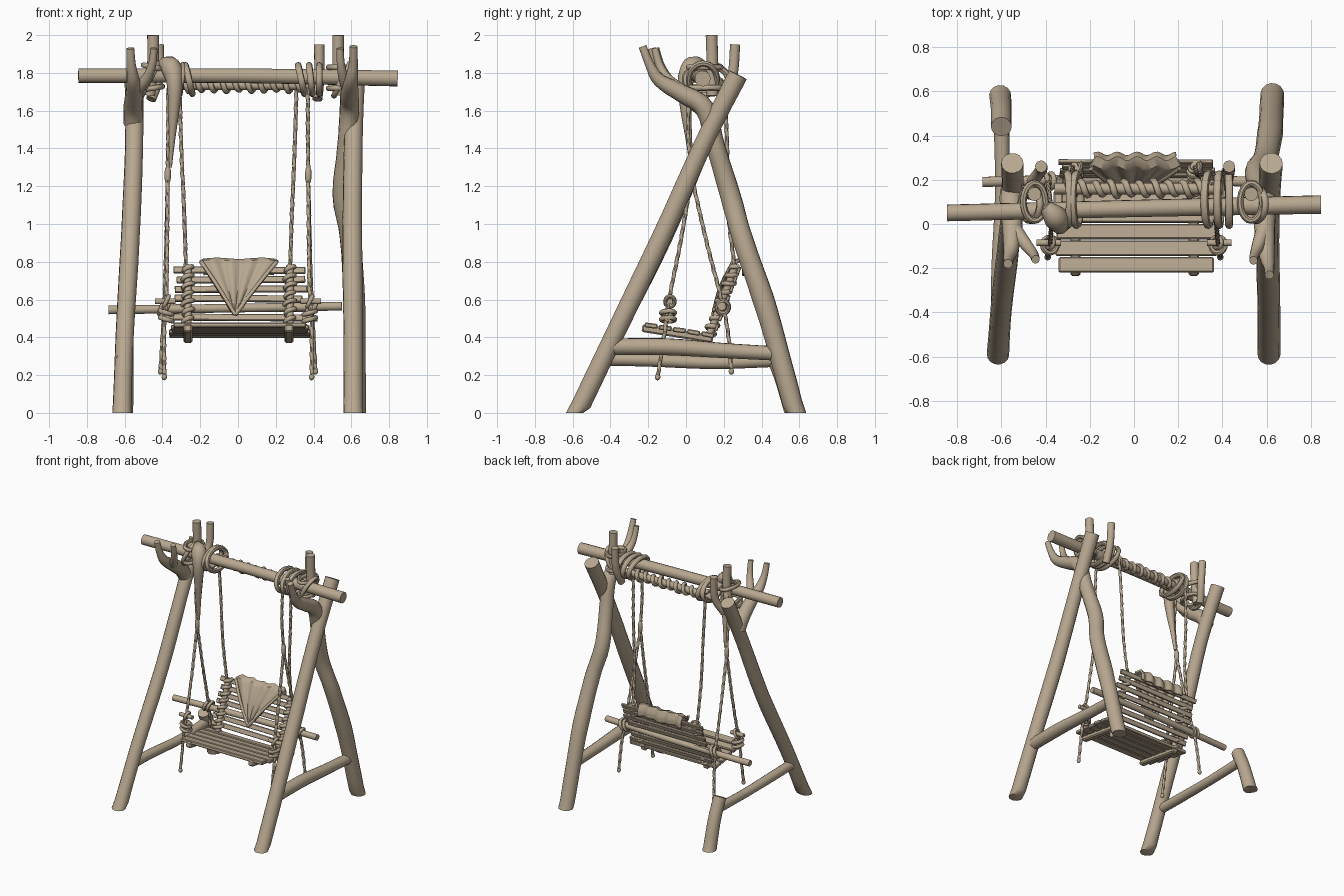
import bpy, bmesh, math, random
from mathutils import Vector, Matrix

if "Cube" in bpy.data.objects:
    bpy.data.objects.remove(bpy.data.objects["Cube"])
random.seed(4)

wood = bpy.data.materials.new("tan wood")
wood.diffuse_color = (0.48, 0.39, 0.28, 1)
wood.use_nodes = True
wood.node_tree.nodes["Principled BSDF"].inputs["Base Color"].default_value = wood.diffuse_color


def finish(bm, name, smooth=True):
    bmesh.ops.recalc_face_normals(bm, faces=bm.faces)
    me = bpy.data.meshes.new(name)
    bm.to_mesh(me)
    bm.free()
    me.materials.append(wood)
    ob = bpy.data.objects.new(name, me)
    bpy.context.collection.objects.link(ob)
    if smooth:
        bpy.ops.object.select_all(action='DESELECT')
        ob.select_set(True)
        bpy.context.view_layer.objects.active = ob
        bpy.ops.object.shade_smooth_by_angle(angle=math.radians(45))
    return ob


def spline(pts, n):
    """Smooth path through points (any dimension), n steps per span."""
    out = []
    for i in range(len(pts) - 1):
        p = [pts[max(i - 1, 0)], pts[i], pts[i + 1], pts[min(i + 2, len(pts) - 1)]]
        for k in range(n):
            t = k / n
            out.append([0.5 * (2 * b + (c - a) * t + (2 * a - 5 * b + 4 * c - d) * t * t
                        + (3 * b - a - 3 * c + d) * t ** 3) for a, b, c, d in zip(*p)])
    return out + [list(pts[-1])]


def tube(name, pts, r=None, n=4, sides=14, closed=False, twist=0.0, wobble=0.0, smooth_path=True):
    """Round pole or rope; points are (x, y, z[, radius]). twist gives a laid-rope section."""
    pts = [tuple(p) if len(p) == 4 else tuple(p) + (r,) for p in pts]
    if smooth_path and not closed:
        pts = spline(pts, n)
    P = [Vector(p[:3]) for p in pts]
    N, bm, rings, u, run = len(P), bmesh.new(), [], None, 0.0
    for i in range(N):
        a = P[(i - 1) % N] if closed or i else P[0]
        b = P[(i + 1) % N] if closed or i < N - 1 else P[-1]
        t = (b - a).normalized()
        if u is None:
            u = t.orthogonal()
        u = (u - t * u.dot(t)).normalized()
        w = t.cross(u)
        if i:
            run += (P[i] - P[i - 1]).length
        rad = pts[i][3] * (1 + random.uniform(-wobble, wobble))
        ring = []
        for s in range(sides):
            ang = 2 * math.pi * s / sides
            k = rad * (1 + (0.2 * math.cos(3 * ang + twist * run) if twist else 0))
            q = P[i] + u * (k * math.cos(ang)) + w * (k * math.sin(ang))
            q.z = max(q.z, 0)
            ring.append(bm.verts.new(q))
        rings.append(ring)
    for i in range(N if closed else N - 1):
        A, B = rings[i], rings[(i + 1) % N]
        for s in range(sides):
            bm.faces.new((A[s], A[(s + 1) % sides], B[(s + 1) % sides], B[s]))
    if not closed:
        bm.faces.new(rings[0])
        bm.faces.new(rings[-1])
    return finish(bm, name)


def coil(name, p0, p1, rad, turns, r):
    """Rope wound round the line p0-p1."""
    p0, p1 = Vector(p0), Vector(p1)
    t = (p1 - p0).normalized()
    u = t.orthogonal().normalized()
    w = t.cross(u)
    n = int(turns * 14)
    pts = []
    for i in range(n + 1):
        a = 2 * math.pi * turns * i / n
        k = rad * (1 + 0.15 * math.sin(a * 0.37))
        pts.append(p0.lerp(p1, i / n) + u * k * math.cos(a) + w * k * math.sin(a))
    tube(name, pts, r, sides=8, smooth_path=False)


def loop(name, c, a, b, r, axis='X', tilt=0.0):
    """Oval lashing round an axis; a and b are its half sizes."""
    pts = []
    for i in range(24):
        t = 2 * math.pi * i / 24
        p, q = a * math.cos(t), b * math.sin(t)
        d = (tilt * q, p, q) if axis == 'X' else (p, q, tilt * p)
        pts.append(Vector(c) + Vector(d))
    tube(name, pts, r, sides=8, closed=True)


def board(name, c, size, rx, rz=0.0):
    bm = bmesh.new()
    bmesh.ops.create_cube(bm, size=1, matrix=Matrix.Translation(c) @ Matrix.Rotation(rx, 4, 'X')
                          @ Matrix.Rotation(rz, 4, 'Y') @ Matrix.Diagonal((*size, 1)))
    bmesh.ops.bevel(bm, geom=bm.edges[:], offset=min(size) * 0.2, segments=1, affect='EDGES')
    finish(bm, name, False)


def knot(name, c, s):
    bm = bmesh.new()
    bmesh.ops.create_icosphere(bm, subdivisions=2, radius=1,
                               matrix=Matrix.Translation(c) @ Matrix.Diagonal((*s, 1)))
    finish(bm, name)


# Legs: leaning front legs, forked back legs (the left one is only a foot and a fork)
tube("right_front_leg", [(.61, -.59, -.03, .052), (.61, -.38, .41, .052), (.605, -.13, .93, .052),
     (.61, .09, 1.42, .05), (.62, .275, 1.79, .052)], wobble=.015)
tube("left_front_leg", [(-.615, -.59, -.03, .05), (-.60, -.38, .41, .048), (-.57, -.12, .93, .05),
     (-.55, .09, 1.42, .048), (-.55, .275, 1.79, .05)], wobble=.015)
tube("right_back_leg", [(.625, .585, -.03, .054), (.62, .475, .38, .054), (.615, .41, .6, .058),
     (.595, .30, .92, .055), (.555, .235, 1.15, .055), (.575, .16, 1.4, .05), (.59, .10, 1.61, .052),
     (.59, -.02, 1.69, .048), (.60, -.14, 1.76, .036), (.61, -.19, 1.84, .025), (.612, -.23, 1.94, .021)],
     wobble=.02)
tube("right_fork_prong", [(.585, -.03, 1.71, .036), (.56, -.1, 1.77, .028), (.545, -.14, 1.84, .022),
     (.54, -.165, 1.93, .019)])
tube("left_back_foot", [(-.605, .58, -.03, .05), (-.6, .51, .2, .047), (-.6, .44, .36, .047)])
tube("left_fork", [(-.555, .15, 1.53, .05), (-.555, .10, 1.61, .052), (-.55, -.01, 1.69, .046),
     (-.555, -.11, 1.76, .035), (-.565, -.155, 1.84, .025), (-.57, -.18, 1.93, .021)])
tube("left_fork_prong", [(-.545, -.02, 1.7, .036), (-.49, -.09, 1.76, .028), (-.455, -.135, 1.84, .022),
     (-.445, -.16, 1.93, .019)])

# Side braces
tube("right_brace", [(.61, -.40, .35, .044), (.61, -.1, .35, .045), (.615, .2, .33, .04), (.62, .47, .315, .038)])
tube("left_brace", [(-.61, -.47, .285, .035), (-.61, -.2, .28, .035), (-.595, .15, .265, .033),
     (-.6, .49, .28, .036)])

# Top beams and upright pegs
tube("main_beam", [(-.845, .05, 1.785, .038), (0, .07, 1.785, .039), (.845, .088, 1.77, .042)])
tube("wrapped_beam", [(-.36, .16, 1.735), (.40, .16, 1.735)], .026)
coil("beam_wrapping", (-.30, .16, 1.735), (.36, .16, 1.735), .03, 10, .015)
for x, dx in ((-.45, -.02), (.53, .0)):
    tube("tall_peg", [(x + dx, .14, 1.68), (x, .14, 1.85), (x, .135, 2.0)], .031)
for x, dx in ((-.42, -.04), (.43, -.01)):
    tube("short_peg", [(x + dx, .19, 1.66), (x, .245, 1.78), (x, .26, 1.95)], .027)

# Lashings at the top
for x in (-.30, -.26, .335, .385, .43):
    loop("beam_lashing", (x, .11, 1.765), .115, .075, .018, 'X', random.uniform(-.35, .35))
for x in (-.45, .53):
    for z in (1.72, 1.83):
        loop("peg_lashing", (x, .10, z), .05, .085, .015, 'Z', random.uniform(-.4, .4))
    loop("leg_lashing", (x * 1.04, .09, 1.765), .075, .085, .016, 'X', .5)

# Knotted scarf hanging from the left end of the beam
tube("hanging_scarf", [(-.40, .08, 1.85, .03), (-.355, .03, 1.83, .055), (-.335, -.005, 1.74, .042),
     (-.34, .0, 1.6, .03), (-.35, .015, 1.45, .018), (-.36, .03, 1.3, .01)], sides=10)

# Hanging ropes: an outer rope splitting at a knot, and an inner rope to the back rest
for s in (-1, 1):
    tube("outer_rope", [(s * .37, .02, 1.72), (s * .37, .01, 1.5), (s * .372, .03, 1.27)], .010, 24, 9, twist=90)
    knot("split_knot", (s * .372, .03, 1.26), (.018, .018, .055))
    tube("front_rope", [(s * .372, .03, 1.25), (s * .375, -.03, .9), (s * .38, -.09, .6),
         (s * .39, -.105, .48), (s * .39, -.15, .19)], .010, 24, 9, twist=90)
    tube("back_rope", [(s * .372, .03, 1.25), (s * .38, .11, .9), (s * .39, .195, .57),
         (s * .40, .225, .4), (s * .41, .24, .22)], .010, 24, 9, twist=90)
    tube("inner_rope", [(s * .31, .205, 1.73), (s * .30, .218, 1.4), (s * .285, .225, 1.05),
         (s * .275, .262, .74)], .010, 30, 9, twist=90)
    knot("front_rope_end", (s * .39, -.15, .19), (.015, .015, .018))
    knot("back_rope_end", (s * .41, .24, .22), (.015, .015, .018))
    tube("toggle", [(s * .33, -.085, .59), (s * .44, -.085, .59)], .015, 1, 10)
    for z in (.495, .53):
        loop("seat_lashing", (s * .38, -.095, z), .032, .035, .013, 'Z', .3 * s)
    loop("toggle_lashing", (s * .38, -.085, .59), .025, .028, .011, 'X', .5)
    for dx in (-.015, .015):
        loop("rod_lashing", (s * .39 + dx, .195, .56), .032, .034, .012, 'X', .4)

# Seat: rails, slats and the rod behind
tilt = math.radians(-9)
for x in (-.265, .27):
    board("seat_rail", (x, -.045, .42), (.046, .38, .042), tilt)
for i in range(5):
    y = -.185 + i * .075
    board("seat_slat", (.01, y, .462 - (y + .185) * .16), (.73 + random.uniform(-.03, .03), .068, .026),
          tilt + random.uniform(-.04, .04))
tube("front_cross_stick", [(-.40, -.1, .50), (-.34, -.1, .50)], .016, 1, 10)
tube("right_cross_stick", [(.34, -.1, .50), (.42, -.1, .50)], .016, 1, 10)
tube("back_rod", [(-.685, .19, .545), (0, .205, .555), (.55, .19, .565)], .023)

# Back rest: slats behind two rope-wound uprights
lean = math.radians(-20.8)
back = lambda z: .155 + .38 * (z - .43)
for i in range(7):
    z = .455 + i * .05
    board("back_slat", (random.uniform(-.01, .02), back(z), z),
          (.70 + random.uniform(-.03, .03), .018, .036), lean, random.uniform(-.012, .012))
for x in (-.265, .275):
    a, b = (x, back(.42) - .025, .42), (x, back(.78) - .025, .78)
    tube("back_upright", [a, b], .02, 1)
    coil("upright_binding", a, b, .024, 8, .013)

# Pleated triangular blanket folded over the back rest
bm = bmesh.new()
rows, cols, grid = 22, 40, []
for j in range(rows):
    v = -.3 + 1.3 * j / (rows - 1)
    row = []
    for i in range(cols + 1):
        u = -1 + 2 * i / cols
        if v < 0:                      # flap over the top and down the back
            z, y = .805 + .25 * v, back(.79) + .02
            if v > -.08:
                z, y = .812, back(.79) - .035 + .055 * (-v / .08)
            wdt = .185
        else:
            z = .805 - .285 * v
            y = back(z) - .035 - .015 * math.sin(math.pi * v)
            wdt = .205 * (1 - v) + .006
        fold = .009 * math.sin(u * 13 + 1) * (1 - .5 * abs(v))
        sag = -.012 * math.cos(u * 5) * max(0, .4 - v)
        row.append(bm.verts.new((.005 + u * wdt - .02 * max(v, 0), y + fold, z + sag * .6)))
    grid.append(row)
for A, B in zip(grid, grid[1:]):
    for i in range(cols):
        bm.faces.new((A[i], A[i + 1], B[i + 1], B[i]))
blanket = finish(bm, "blanket")
sol = blanket.modifiers.new("thickness", 'SOLIDIFY')
sol.thickness = .014
sol.offset = 0
for s in (-1, 1):
    tube("blanket_hem", [(.005 + s * .2, back(.8) - .045, .8), (s * .1 - .005, back(.66) - .06, .665),
         (-.015, back(.52) - .045, .52)], .011, 6, 8)
